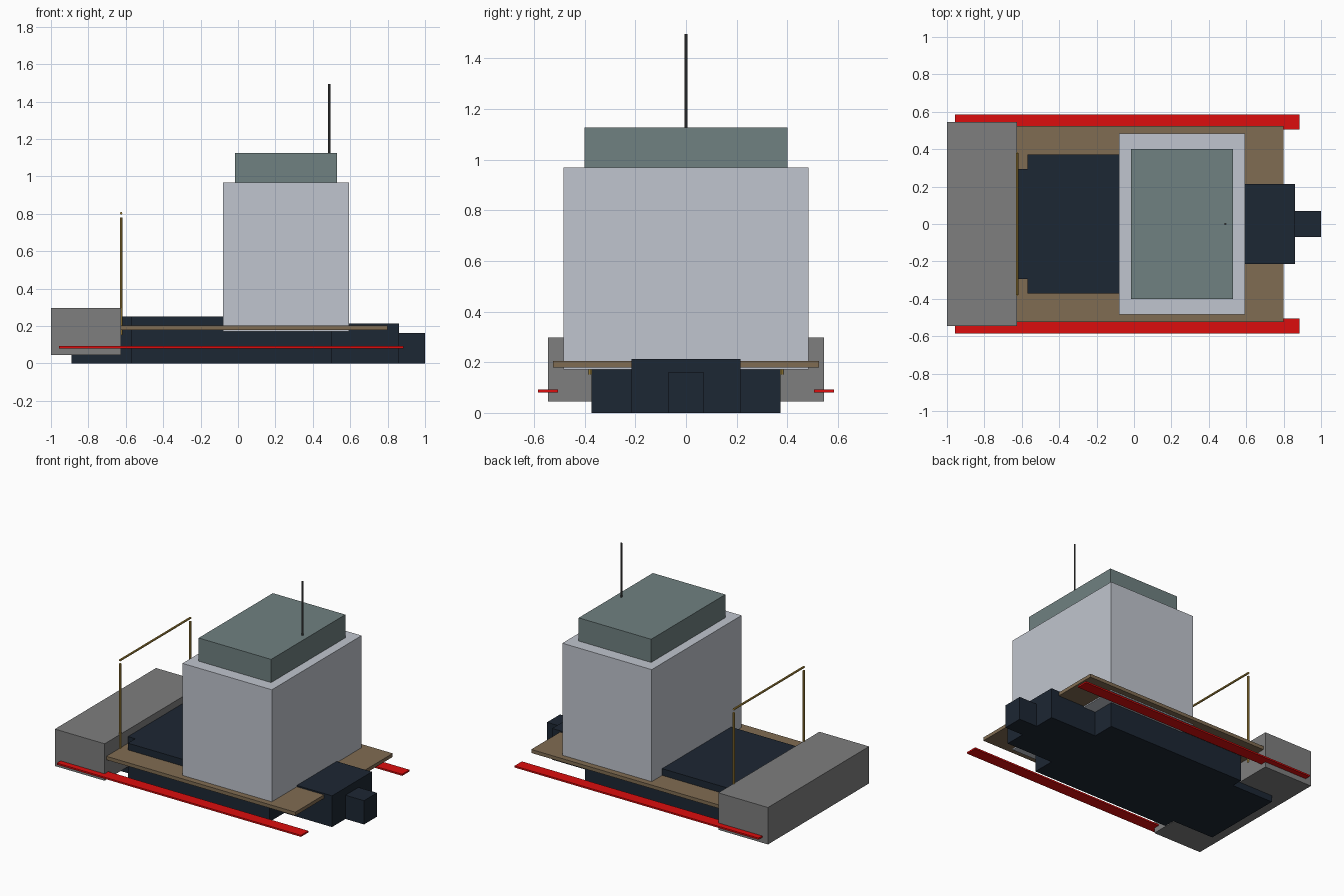
import bpy
import bmesh
from mathutils import Matrix, Vector

if "Cube" in bpy.data.objects:
    bpy.data.objects.remove(bpy.data.objects["Cube"])


def material(name, rgb):
    m = bpy.data.materials.new(name)
    m.diffuse_color = (*rgb, 1)
    m.use_nodes = True
    m.node_tree.nodes["Principled BSDF"].inputs["Base Color"].default_value = m.diffuse_color
    return m


navy = material("navy", (0.012, 0.02, 0.033))
tan = material("tan", (0.216, 0.15, 0.085))
pale = material("pale_grey", (0.53, 0.56, 0.62))
slate = material("slate", (0.16, 0.22, 0.22))
grey = material("mid_grey", (0.21, 0.21, 0.21))
red = material("red", (0.72, 0.004, 0.004))
gold = material("gold", (0.5, 0.32, 0.06))
dark = material("dark_grey", (0.07, 0.07, 0.07))


def add_object(name, bm, mat):
    mesh = bpy.data.meshes.new(name)
    bm.to_mesh(mesh)
    bm.free()
    mesh.materials.append(mat)
    ob = bpy.data.objects.new(name, mesh)
    bpy.context.collection.objects.link(ob)
    return ob


def box(name, x, y, z, mat):
    bm = bmesh.new()
    size = [b - a for a, b in (x, y, z)]
    mid = [(a + b) / 2 for a, b in (x, y, z)]
    bmesh.ops.create_cube(bm, size=1, matrix=Matrix.Translation(mid) @ Matrix.Diagonal((*size, 1)))
    return add_object(name, bm, mat)


def rod(name, a, b, r, mat, sides=8):
    a, b = Vector(a), Vector(b)
    bm = bmesh.new()
    turn = (b - a).to_track_quat('Z', 'Y').to_matrix().to_4x4()
    bmesh.ops.create_cone(bm, cap_ends=True, segments=sides, radius1=r, radius2=r,
                          depth=(b - a).length, matrix=Matrix.Translation((a + b) / 2) @ turn)
    return add_object(name, bm, mat)


# Stepped dark hull: stern, wide middle, narrow bow and nose
box("hull_stern", (-0.89, -0.57), (-0.293, 0.293), (0, 0.25), navy)
box("hull_middle", (-0.57, 0.50), (-0.372, 0.372), (0, 0.25), navy)
box("hull_bow", (0.50, 0.86), (-0.215, 0.215), (0, 0.213), navy)
box("hull_nose", (0.86, 1.0), (-0.07, 0.07), (0, 0.162), navy)

# Rear block and deck
box("rear_block", (-1.0, -0.625), (-0.545, 0.545), (0.045, 0.297), grey)
box("deck", (-0.625, 0.80), (-0.525, 0.525), (0.18, 0.204), tan)

# Cabin, roof and antenna
box("cabin", (-0.08, 0.594), (-0.484, 0.484), (0.172, 0.968), pale)
box("roof", (-0.017, 0.53), (-0.4, 0.4), (0.968, 1.126), slate)
rod("antenna", (0.488, 0, 1.126), (0.488, 0, 1.495), 0.006, dark)

# Side strips and rail posts, one on each side
for side, s in (("right", -1), ("left", 1)):
    box(f"{side}_strip", (-0.957, 0.885), sorted((s * 0.505, s * 0.585)), (0.081, 0.092), red)
    rod(f"{side}_rail_post", (-0.625, s * 0.377, 0.152), (-0.625, s * 0.377, 0.78), 0.007, gold)

# Top bar of the rail
rod("rail_bar", (-0.625, -0.38, 0.803), (-0.625, 0.38, 0.803), 0.007, gold)
